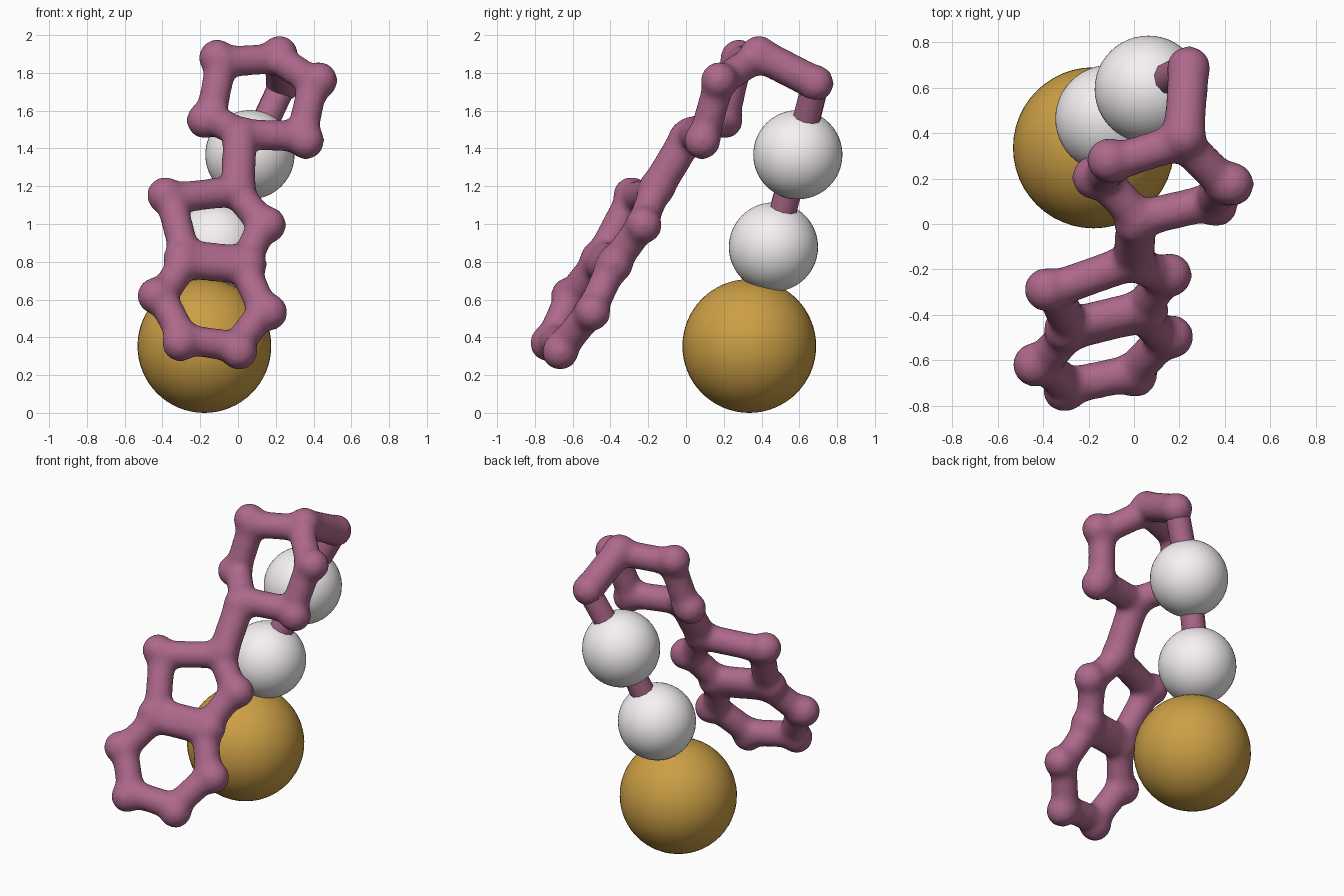
import bpy, bmesh
from mathutils import Vector, Matrix

if "Cube" in bpy.data.objects:
    bpy.data.objects.remove(bpy.data.objects["Cube"])


def material(name, rgb):
    m = bpy.data.materials.new(name)
    m.diffuse_color = (*rgb, 1)
    m.use_nodes = True
    m.node_tree.nodes["Principled BSDF"].inputs["Base Color"].default_value = m.diffuse_color
    return m


PLUM = material("plum", (0.42, 0.14, 0.26))
GOLD = material("gold", (0.6, 0.345, 0.06))
WHITE = material("white", (0.93, 0.89, 0.9))


def add_rod(bm, a, b, r, sides):
    a, b = Vector(a), Vector(b)
    rot = (b - a).to_track_quat('Z', 'Y').to_matrix().to_4x4()
    bmesh.ops.create_cone(bm, cap_ends=True, segments=sides, radius1=r, radius2=r,
                          depth=(b - a).length,
                          matrix=Matrix.Translation((a + b) / 2) @ rot)


def add_ball(bm, p, r, u=24, v=16):
    bmesh.ops.create_uvsphere(bm, u_segments=u, v_segments=v, radius=r,
                              matrix=Matrix.Translation(p))


def finish(bm, name, mat):
    me = bpy.data.meshes.new(name)
    for f in bm.faces:
        f.smooth = len(f.verts) < 5
    bm.to_mesh(me)
    bm.free()
    me.materials.append(mat)
    ob = bpy.data.objects.new(name, me)
    bpy.context.collection.objects.link(ob)
    return ob


# Ring frame joints: lower double ring lies in one tilted plane
def plane(x, z):
    return Vector((x, -0.86 + 0.29 * x + 0.593 * z, z))


joints = {
    "hex_left": plane(-0.436, 0.62), "hex_low_left": plane(-0.305, 0.37),
    "hex_low": plane(0.005, 0.325), "hex_right": plane(0.165, 0.533),
    "join_right": plane(0.055, 0.785), "join_left": plane(-0.3, 0.815),
    "pent_right": plane(0.158, 0.995), "pent_left": plane(-0.385, 1.152),
    "pent_top": plane(0.0, 1.195),
    "up_low": Vector((0.01, 0.005, 1.455)), "up_left": Vector((-0.175, 0.205, 1.55)),
    "up_top_left": Vector((-0.11, 0.28, 1.88)),
    "up_top_right": Vector((0.22, 0.385, 1.9)),
    "up_right": Vector((0.43, 0.175, 1.76)),
    "up_low_right": Vector((0.36, 0.085, 1.44)),
    "tip": Vector((0.24, 0.685, 1.745)),
}
rings = [
    "join_left hex_left hex_low_left hex_low hex_right join_right",
    "join_left pent_left pent_top pent_right join_right",
    "up_low up_left up_top_left up_top_right up_right up_low_right",
]

# Ring frame: corner balls and slightly inset rods fused, then softened
bm = bmesh.new()
for p in joints.values():
    add_ball(bm, p, 0.1)
for ring in rings:
    pts = [joints[n] for n in ring.split()]
    centre = sum(pts, Vector()) / len(pts)
    inset = [p.lerp(centre, 0.1) for p in pts]
    for i, p in enumerate(inset):
        q = inset[i - 1]
        add_rod(bm, p, q, 0.083, 20)
        add_ball(bm, p, 0.094)
for a, b in (("pent_top", "up_low"), ("up_top_right", "tip")):
    add_rod(bm, joints[a], joints[b], 0.092, 20)
frame = finish(bm, "ring_frame", PLUM)
rm = frame.modifiers.new("fuse", 'REMESH')
rm.mode = 'VOXEL'
rm.voxel_size = 0.017
rm.use_smooth_shade = True
sm = frame.modifiers.new("soften", 'SMOOTH')
sm.factor = 0.5
sm.iterations = 20

# Hanging chain of balls
upper, lower, big = (0.063, 0.592, 1.367), (-0.11, 0.463, 0.878), (-0.178, 0.335, 0.354)
for name, p, r, mat in (("upper_ball", upper, 0.236, WHITE),
                        ("lower_ball", lower, 0.236, WHITE),
                        ("base_ball", big, 0.354, GOLD)):
    bm = bmesh.new()
    add_ball(bm, p, r, 48, 32)
    finish(bm, name, mat)

# Straight links between the balls
for name, a, b in (("top_link", joints["tip"], upper),
                   ("middle_link", upper, lower),
                   ("bottom_link", lower, big)):
    bm = bmesh.new()
    add_rod(bm, a, b, 0.074, 10)
    finish(bm, name, PLUM)
